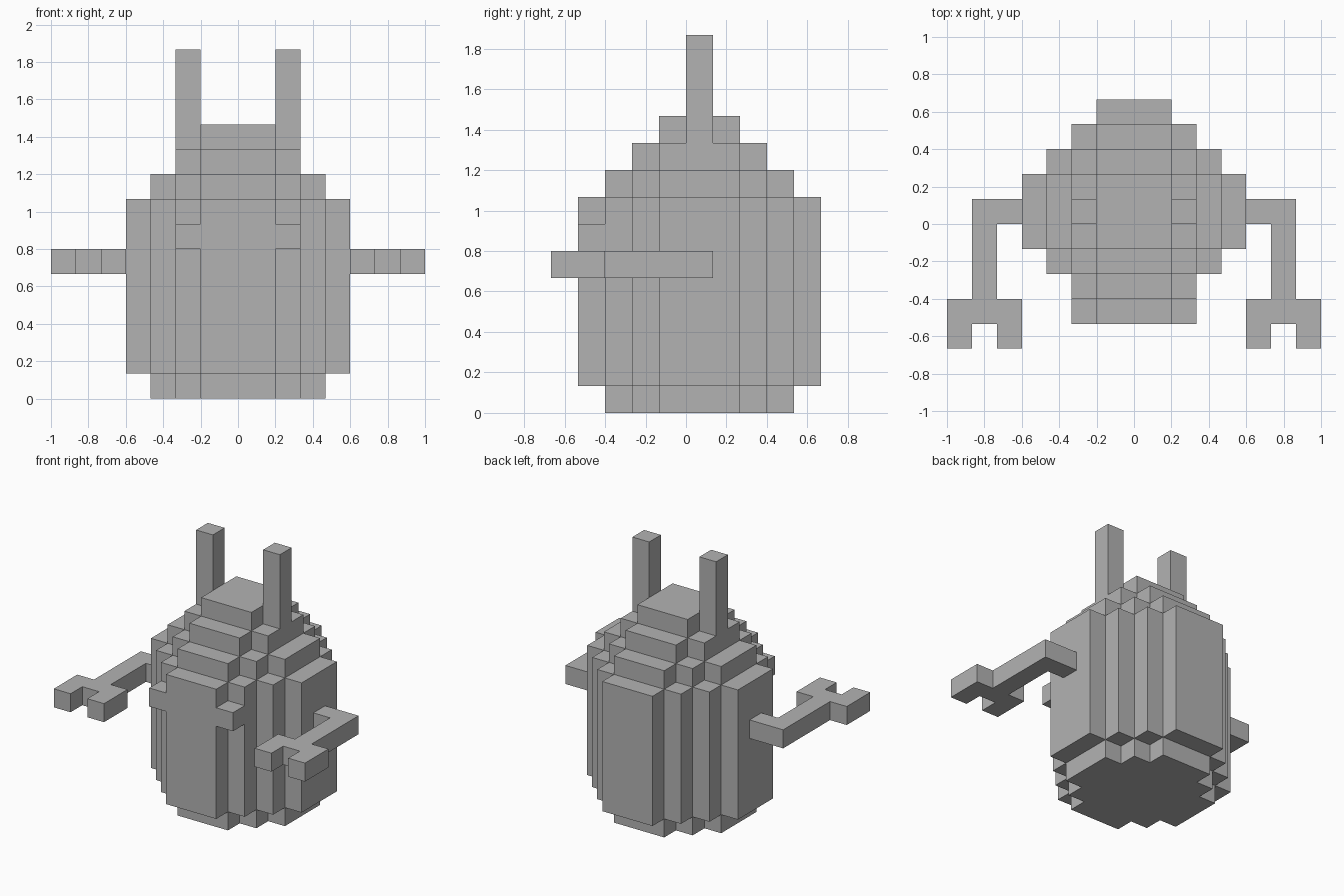
import bpy
import bmesh
from math import radians
from mathutils import Vector

U = 2 / 15  # edge length of one building block

cube = bpy.data.objects.get("Cube")
if cube:
    bpy.data.objects.remove(cube, do_unlink=True)

COLOUR = (0.45, 0.45, 0.45, 1)
grey = bpy.data.materials.new("plain grey")
grey.use_nodes = True
grey.diffuse_color = COLOUR
grey.node_tree.nodes["Principled BSDF"].inputs["Base Color"].default_value = COLOUR


def block(x0, x1, y0, y1, z0, z1):
    """All unit cells inside a box given in whole blocks."""
    return {(x, y, z) for x in range(x0, x1)
            for y in range(y0, y1) for z in range(z0, z1)}


def tier(radius, z0, z1):
    """Stepped round slab with a flat run of three blocks on each side."""
    r = range(-radius, radius + 1)
    return {(x, y, z) for x in r for y in r for z in range(z0, z1)
            if max(abs(x) - 1, 0) + max(abs(y) - 1, 0) <= radius - 1}


def build(name, cells, mirrored=False):
    """Skin the cells: only outer faces, merged into large flat panels."""
    bm = bmesh.new()
    for cell in cells:
        for axis in range(3):
            for sign in (-1, 1):
                n = Vector((0, 0, 0))
                n[axis] = sign
                if tuple(int(a + b) for a, b in zip(cell, n)) in cells:
                    continue
                a, b = Vector((0, 0, 0)), Vector((0, 0, 0))
                a[(axis + 1) % 3] = sign
                b[(axis + 2) % 3] = 1
                # Cell x is centred on its index, y and z start at theirs
                mid = Vector(cell) + Vector((0, 0.5, 0.5)) + n / 2
                corners = (-a - b, a - b, a + b, b - a)
                bm.faces.new([bm.verts.new((mid + c / 2) * U) for c in corners])
    bmesh.ops.remove_doubles(bm, verts=bm.verts[:], dist=U / 100)
    bmesh.ops.dissolve_limit(bm, angle_limit=radians(1),
                             verts=bm.verts[:], edges=bm.edges[:])
    if mirrored:
        bmesh.ops.scale(bm, vec=(-1, 1, 1), verts=bm.verts[:])
        bmesh.ops.reverse_faces(bm, faces=bm.faces[:])
    mesh = bpy.data.meshes.new(name)
    bm.to_mesh(mesh)
    bm.free()
    mesh.materials.append(grey)
    obj = bpy.data.objects.new(name, mesh)
    bpy.context.collection.objects.link(obj)
    return obj


# Body: narrow foot, tall barrel, then a stepped dome
body = set()
for radius, z0, z1 in ((3, 0, 1), (4, 1, 8), (3, 8, 9), (2, 9, 10), (1, 10, 11)):
    body |= tier(radius, z0, z1)
# Small lugs on both sides of the front panel
body |= block(-2, 3, -4, -3, 6, 7)
build("body", body)

# Arm: shoulder, forearm, palm and two fingers
arm = (block(5, 7, 0, 1, 5, 6) | block(6, 7, -3, 1, 5, 6)
       | block(5, 8, -4, -3, 5, 6)
       | block(5, 6, -5, -4, 5, 6) | block(7, 8, -5, -4, 5, 6))
ear = block(2, 3, 0, 1, 10, 14)

for side, mirrored in (("left", False), ("right", True)):
    build(side + "_arm", arm, mirrored)
    build(side + "_ear", ear, mirrored)
